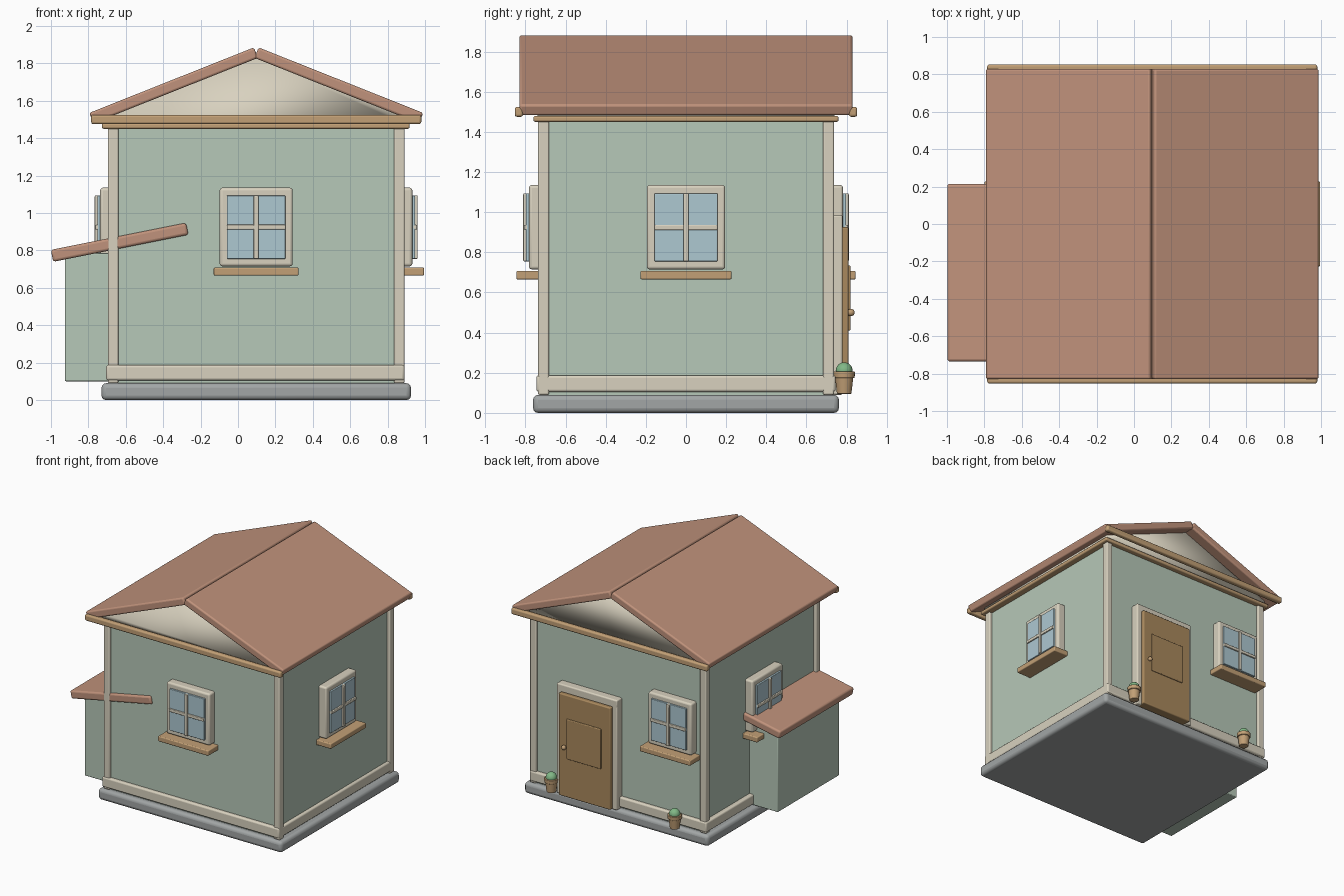
import bpy, math
from mathutils import Matrix, Vector

if "Cube" in bpy.data.objects:
    bpy.data.objects.remove(bpy.data.objects["Cube"])

def mat(name, r, g, b):
    m = bpy.data.materials.new(name)
    m.diffuse_color = (r, g, b, 1)
    m.use_nodes = True
    m.node_tree.nodes["Principled BSDF"].inputs["Base Color"].default_value = m.diffuse_color
    return m

GREEN = mat("wall_green", .47, .58, .48)
CREAM = mat("cream_trim", .69, .64, .52)
ROOF = mat("roof_clay", .53, .29, .20)
WOOD = mat("wood", .54, .35, .18)
DOOR = mat("door_wood", .40, .25, .11)
GLASS = mat("glass_blue", .42, .58, .64)
PLANT = mat("plant_green", .22, .48, .24)
STONE = mat("stone_grey", .36, .38, .38)
CX = 0.0975  # centre line of the main house


def finish(ob, name, m, bevel=0):
    ob.name = name
    ob.data.materials.append(m)
    if bevel:
        b = ob.modifiers.new("bevel", 'BEVEL')
        b.width, b.segments = bevel, 3
    bpy.ops.object.shade_smooth_by_angle(angle=math.radians(40))
    return ob


def box(name, x, y, z, m, bevel=.008, frame=None):
    """Box from (min, max) ranges, optionally placed in a local frame."""
    c = Vector([(a + b) / 2 for a, b in (x, y, z)])
    s = [b - a for a, b in (x, y, z)]
    bpy.ops.mesh.primitive_cube_add(size=1)
    ob = bpy.context.object
    ob.data.transform(Matrix.Diagonal((*s, 1)))
    ob.matrix_world = (frame or Matrix()) @ Matrix.Translation(c)
    return finish(ob, name, m, bevel)


# Foundation, walls and skirting
box("foundation", (-.73, .925), (-.762, .762), (0, .09), STONE, .025)
box("house_walls", (-.67, .865), (-.717, .717), (.085, 1.46), GREEN, 0)
box("skirting", (-.705, .89), (-.745, .745), (.105, .187), CREAM, .012)
for i, x in enumerate((-.695, .835)):
    for j, y in enumerate((-.737, .682)):
        box(f"corner_post_{i}{j}", (x, x + .055), (y, y + .055), (.09, 1.46), CREAM)

# Eaves trim and gable boards
box("eaves_trim", (-.727, .918), (-.76, .76), (1.45, 1.48), WOOD, .01)
for i, s in enumerate((-1, 1)):
    box(f"gable_board_{i}", (-.785, .98), sorted((s * .812, s * .853)), (1.475, 1.525), WOOD, .012)

# Gable prism
me = bpy.data.meshes.new("gable")
pts = [(-.70, 1.475), (.895, 1.475), (.895, 1.51), (CX, 1.83), (-.70, 1.51)]
n = len(pts)
me.from_pydata([(x, y, z) for y in (-.74, .74) for x, z in pts], [],
               [tuple(range(n)), tuple(range(2 * n - 1, n - 1, -1))] +
               [((i + 1) % n, i, i + n, (i + 1) % n + n) for i in range(n)])
gable = bpy.data.objects.new("gable", me)
bpy.context.collection.objects.link(gable)
me.materials.append(CREAM)
me.shade_smooth()

# Main roof slabs, mirrored about the ridge
pitch = math.atan2(.35, .88)
for s, side in ((-1, "left"), (1, "right")):
    f = Matrix.Translation((CX + s * .4415, 0, 1.682)) @ Matrix.Rotation(s * pitch, 4, 'Y')
    box(f"roof_{side}", (-.4735, .4735), (-.83, .83), (-.03, .03), ROOF, .012, f)

# Side lean-to
box("lean_to_walls", (-.925, -.6), (-.65, .14), (.1, .785), GREEN, .006)
f = Matrix.Translation((-.633, -.26, .843)) @ Matrix.Rotation(-math.atan(.2), 4, 'Y')
box("lean_to_roof", (-.3685, .3685), (-.475, .475), (-.0325, .0325), ROOF, .014, f)


# Windows: local x along the wall, -y outward from the wall face
def window(tag, loc, angle):
    f = Matrix.Translation(loc) @ Matrix.Rotation(angle, 4, 'Z')
    box(f"{tag}_window_frame", (-.195, .195), (-.065, .02), (.715, 1.135), CREAM, .014, f)
    box(f"{tag}_window_glass", (-.157, .157), (-.08, 0), (.755, 1.093), GLASS, .004, f)
    box(f"{tag}_window_bar_upright", (-.013, .013), (-.094, 0), (.755, 1.093), CREAM, .005, f)
    box(f"{tag}_window_bar_cross", (-.157, .157), (-.09, 0), (.911, .937), CREAM, .005, f)
    box(f"{tag}_window_sill", (-.227, .227), (-.128, .01), (.665, .708), WOOD, .007, f)


window("front", (.097, -.717, 0), 0)
window("right", (.867, 0, 0), math.pi / 2)
window("left", (-.672, 0, 0), -math.pi / 2)
window("back", (-.40, .717, 0), math.pi)

# Back door
for i, x in enumerate((.075, .57)):
    box(f"door_jamb_{i}", (x, x + .05), (.70, .78), (.09, .98), CREAM, .01)
box("door_lintel", (.075, .62), (.70, .78), (.92, .985), CREAM, .01)
box("door", (.115, .58), (.70, .81), (.095, .925), DOOR, .008)
box("door_panel", (.195, .505), (.78, .82), (.41, .735), DOOR, .006)
bpy.ops.mesh.primitive_uv_sphere_add(radius=.018, segments=16, ring_count=10, location=(.525, .822, .5))
finish(bpy.context.object, "door_knob", WOOD)

# Potted plants beside the door
for i, x in enumerate((.66, -.45)):
    for part, r1, r2, z, h in (("pot", .036, .045, .135, .08), ("pot_rim", .052, .054, .19, .032)):
        bpy.ops.mesh.primitive_cone_add(vertices=24, radius1=r1, radius2=r2, depth=h, location=(x, .788, z))
        finish(bpy.context.object, f"{part}_{i}", WOOD, .004)
    bpy.ops.mesh.primitive_uv_sphere_add(radius=.042, segments=20, ring_count=12, location=(x, .788, .21))
    finish(bpy.context.object, f"plant_{i}", PLANT)
